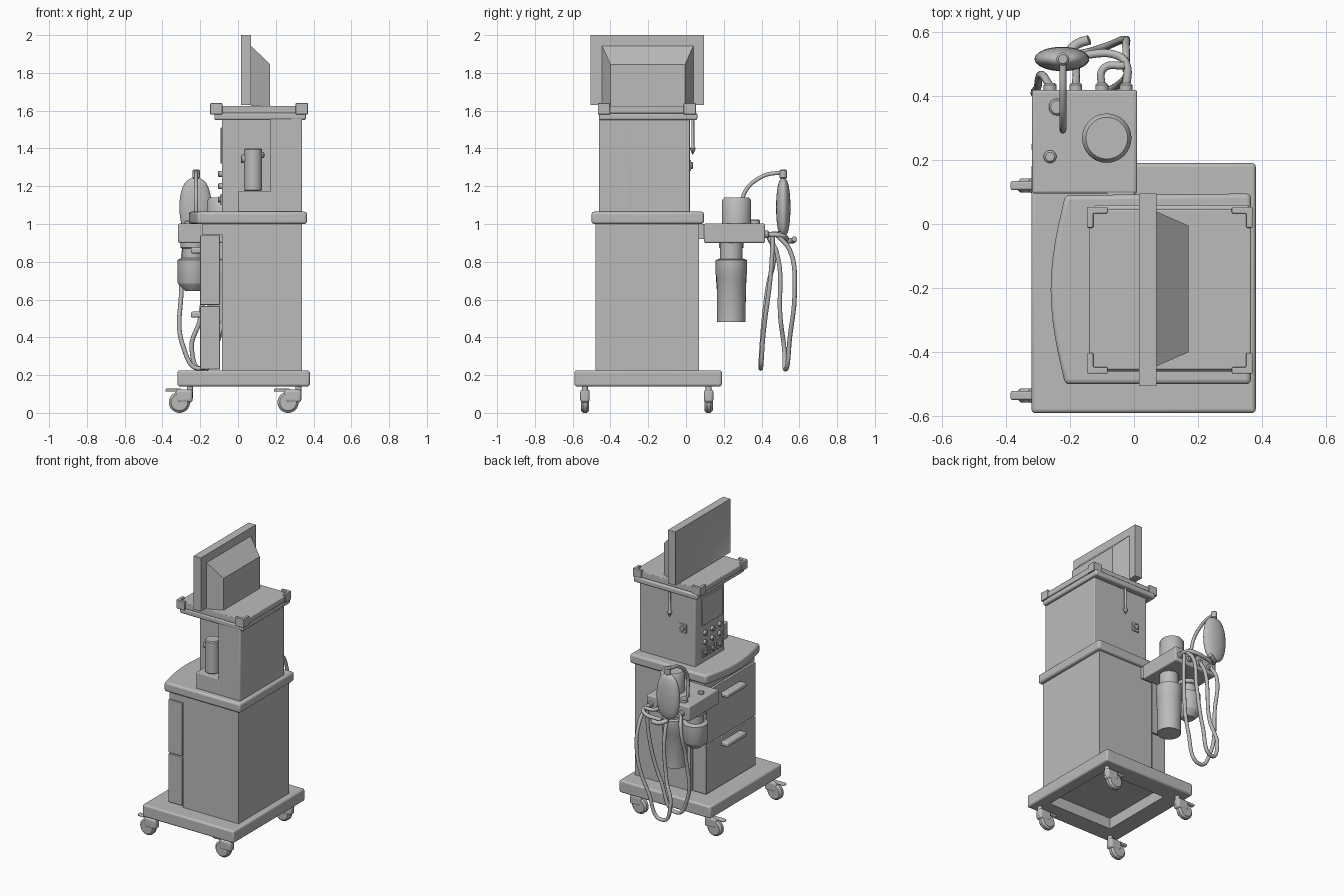
import bpy, bmesh, math
from mathutils import Vector

cube = bpy.data.objects.get("Cube")
if cube:
    bpy.data.objects.remove(cube, do_unlink=True)

grey = bpy.data.materials.new("plain_grey")
grey.use_nodes = True
COLOR = (0.5, 0.5, 0.5, 1)
grey.diffuse_color = COLOR
grey.node_tree.nodes["Principled BSDF"].inputs["Base Color"].default_value = COLOR


def finish(name, bm, bevel=0, smooth=True):
    bmesh.ops.recalc_face_normals(bm, faces=bm.faces)
    mesh = bpy.data.meshes.new(name)
    bm.to_mesh(mesh)
    bm.free()
    mesh.materials.append(grey)
    obj = bpy.data.objects.new(name, mesh)
    bpy.context.collection.objects.link(obj)
    if bevel:
        mod = obj.modifiers.new("Bevel", "BEVEL")
        mod.width, mod.segments, mod.limit_method = bevel, 3, "ANGLE"
    if smooth:
        bpy.ops.object.select_all(action="DESELECT")
        obj.select_set(True)
        bpy.context.view_layer.objects.active = obj
        bpy.ops.object.shade_smooth_by_angle(angle=math.radians(40))
    return obj


def box(name, x, y, z, bevel=0.0):
    """Box from three (low, high) ranges."""
    bm = bmesh.new()
    bmesh.ops.create_cube(bm, size=1)
    for v in bm.verts:
        v.co = [(a + b) / 2 + c * (b - a) for (a, b), c in zip((x, y, z), v.co)]
    return finish(name, bm, bevel)


def prism(name, outline, z0, z1, corner, edge):
    """Extruded plan outline with rounded upright corners and softened rims."""
    bm = bmesh.new()
    face = bm.faces.new([bm.verts.new((px, py, z0)) for px, py in outline])
    top = bmesh.ops.extrude_face_region(bm, geom=[face])["geom"]
    for v in top:
        if isinstance(v, bmesh.types.BMVert):
            v.co.z = z1
    upright = [e for e in bm.edges if abs(e.verts[0].co.z - e.verts[1].co.z) > 0.001
               and e.calc_face_angle(0) > 0.6]
    bmesh.ops.bevel(bm, geom=upright, offset=corner, segments=5, profile=0.5, affect="EDGES")
    return finish(name, bm, edge)


def rect(x, y):
    return [(x[0], y[0]), (x[1], y[0]), (x[1], y[1]), (x[0], y[1])]


def lathe(name, at, profile, axis="Z", steps=32):
    """Revolve (radius, height) pairs about an axis through a point."""
    bm = bmesh.new()
    verts = [bm.verts.new((r, 0, h)) for r, h in profile]
    edges = [bm.edges.new(pair) for pair in zip(verts, verts[1:])]
    bmesh.ops.spin(bm, geom=verts + edges, cent=(0, 0, 0), axis=(0, 0, 1),
                   angle=math.tau, steps=steps)
    bmesh.ops.remove_doubles(bm, verts=bm.verts, dist=0.0001)
    direction = {"X": (1, 0, 0), "Y": (0, 1, 0), "Z": (0, 0, 1)}[axis]
    rot = Vector((0, 0, 1)).rotation_difference(Vector(direction))
    for v in bm.verts:
        v.co = rot @ v.co + Vector(at)
    return finish(name, bm)


def cylinder(name, at, r, h, axis="Z", soft=0.006):
    return lathe(name, at, [(0, 0), (r - soft, 0), (r, soft), (r, h - soft),
                            (r - soft, h), (0, h)], axis)


def tube(name, points, r):
    curve = bpy.data.curves.new(name, "CURVE")
    curve.dimensions = "3D"
    curve.bevel_depth, curve.bevel_resolution, curve.use_fill_caps = r, 3, True
    spline = curve.splines.new("BEZIER")
    spline.bezier_points.add(len(points) - 1)
    for p, co in zip(spline.bezier_points, points):
        p.co = co
        p.handle_left_type = p.handle_right_type = "AUTO"
    spline.resolution_u = 10
    curve.materials.append(grey)
    obj = bpy.data.objects.new(name, curve)
    bpy.context.collection.objects.link(obj)
    return obj


# Wheeled base with an opening underneath
base = prism("base", rect((-0.32, 0.38), (-0.59, 0.19)), 0.14, 0.225, 0.03, 0.012)
cutter = box("base_cutter", (-0.19, 0.3), (-0.46, 0.06), (0.1, 0.215))
cutter.hide_render = True
cutter.hide_set(True)
cut = base.modifiers.new("Opening", "BOOLEAN")
cut.object, cut.operation, cut.solver = cutter, "DIFFERENCE", "EXACT"

# Casters with fork and brake lever
for cx in (-0.31, 0.265):
    for cy in (-0.535, 0.12):
        cylinder("caster_wheel", (cx, cy - 0.022, 0.056), 0.056, 0.044, "Y", 0.012)
        cylinder("caster_stem", (cx + 0.055, cy, 0.07), 0.016, 0.08)
        box("caster_fork", (cx - 0.02, cx + 0.07), (cy - 0.025, cy + 0.025), (0.055, 0.125), 0.015)
        box("brake_lever", (cx - 0.075, cx + 0.01), (cy - 0.014, cy + 0.014), (0.112, 0.128), 0.006)

# Lower cabinet and drawers
box("cabinet", (-0.085, 0.34), (-0.48, 0.07), (0.215, 1.005))
for z0, z1, hz in ((0.23, 0.565, 0.52), (0.572, 0.94, 0.86)):
    prism("drawer", rect((-0.2, -0.095), (-0.475, 0.065)), z0, z1, 0.03, 0.004)
    box("drawer_handle", (-0.25, -0.195), (-0.31, -0.1), (hz - 0.016, hz + 0.016), 0.01)
prism("cabinet_top_rail", rect((-0.19, -0.08), (-0.475, 0.065)), 0.945, 1.005, 0.03, 0)

# Work surface with a bowed edge
bow = [(-0.215 - 0.045 * math.cos(t * math.pi / 12), -0.205 + 0.295 * t / 6)
       for t in range(6, -7, -1)]
prism("work_surface", [(0.365, -0.5), (0.365, 0.095)] + bow, 1.0, 1.065, 0.025, 0.014)

# Upper housing with a recessed front corner
box("housing", (-0.085, 0.34), (-0.3, 0.02), (1.06, 1.56), 0.006)
box("housing_pillar", (0.17, 0.34), (-0.46, -0.29), (1.06, 1.56), 0.006)
box("housing_step", (0.0, 0.18), (-0.46, -0.29), (1.06, 1.175), 0.006)
cylinder("absorber_canister", (0.08, -0.39, 1.175), 0.048, 0.225)
cylinder("canister_knob", (0.015, -0.39, 1.345), 0.022, 0.04, "X")
cylinder("canister_latch", (0.12, -0.39, 1.365), 0.015, 0.02, "X")

# Control panel
box("control_display", (-0.092, -0.08), (-0.27, -0.05), (1.32, 1.51), 0.003)
for row, z in enumerate((1.13, 1.2, 1.265)):
    for y in (-0.24, -0.16, -0.08):
        if row == 0:
            box("outlet_plate", (-0.093, -0.08), (y - 0.028, y + 0.028), (z - 0.03, z + 0.03), 0.003)
        cylinder("control_knob", (-0.105, y, z), 0.016, 0.025, "X", 0.004)
box("socket_plate", (-0.02, 0.035), (0.015, 0.027), (1.28, 1.34), 0.003)
cylinder("socket_ring", (0.0075, 0.02, 1.31), 0.018, 0.016, "Y", 0.003)

# Top tray with rails and corner guards
prism("tray", rect((-0.125, 0.36), (-0.46, 0.06)), 1.55, 1.588, 0.03, 0.01)
prism("tray_upper", rect((-0.14, 0.365), (-0.455, 0.045)), 1.586, 1.625, 0.02, 0.005)
for gx, sx in ((-0.147, 1), (0.37, -1)):
    for gy, sy in ((-0.467, 1), (0.053, -1)):
        arm = [(0, 0), (0.065, 0), (0.065, 0.02), (0.02, 0.02), (0.02, 0.065), (0, 0.065)]
        prism("corner_guard", [(gx + sx * a, gy + sy * b) for a, b in arm], 1.58, 1.64, 0.006, 0.004)

# Dangling hook
lathe("hanging_probe", (0.1, 0.036, 0), [(0, 1.365), (0.016, 1.4), (0.008, 1.41),
                                          (0.008, 1.56), (0, 1.56)], steps=12)

# Monitor with inset screen and tapered rear shell
bm = bmesh.new()
bmesh.ops.create_cube(bm, size=1)
for v in bm.verts:
    v.co = (0.0425 + v.co.x * 0.055, -0.205 + v.co.y * 0.6, 1.815 + v.co.z * 0.37)
bm.faces.ensure_lookup_table()
screen = min(bm.faces, key=lambda f: f.calc_center_median().x)
bmesh.ops.inset_individual(bm, faces=[screen], thickness=0.02, depth=-0.006)
finish("monitor", bm)
bm = bmesh.new()
rings = [[bm.verts.new((x, y, z)) for y, z in ((y0, 1.625), (y1, 1.625), (y1, z1), (y0, z1))]
         for x, y0, y1, z1 in ((0.068, -0.445, 0.04, 1.945), (0.17, -0.4, -0.005, 1.845))]
for ring in rings:
    bm.faces.new(ring)
for i in range(4):
    j = (i + 1) % 4
    bm.faces.new((rings[0][i], rings[0][j], rings[1][j], rings[1][i]))
finish("monitor_rear_shell", bm)

# Side breathing unit
box("breathing_block", (-0.318, 0.01), (0.095, 0.418), (0.9, 1.002), 0.008)
box("breathing_bracket", (-0.085, 0.0), (0.06, 0.12), (0.92, 1.0))
lathe("flow_dome", (-0.085, 0.268, 0), [(0, 0.99), (0.077, 0.99), (0.077, 1.125),
                                      (0.065, 1.14), (0, 1.14)])
lathe("large_canister", (-0.085, 0.24, 0),
      [(0, 0.48), (0.075, 0.48), (0.078, 0.72), (0.083, 0.73), (0.083, 0.81),
       (0.06, 0.815), (0.06, 0.91), (0, 0.91)])
lathe("small_jar", (-0.24, 0.24, 0),
      [(0, 0.645), (0.04, 0.645), (0.075, 0.68), (0.08, 0.69), (0.08, 0.81),
       (0.055, 0.82), (0.055, 0.87), (0.065, 0.875), (0.065, 0.91), (0, 0.91)])
cylinder("valve_small", (-0.262, 0.21, 0.99), 0.02, 0.03)
cylinder("valve_large", (-0.24, 0.365, 0.99), 0.026, 0.035)

# Reservoir bag on a bent arm
lathe("reservoir_bag", (-0.225, 0.515, 1.088),
      [(0.038 * math.sin(a * math.pi / 16) ** 0.7, -0.155 * math.cos(a * math.pi / 16))
       for a in range(17)])
for v in bpy.data.objects["reservoir_bag"].data.vertices:
    v.co.x = -0.225 + (v.co.x + 0.225) * 2.25
cylinder("bag_collar", (-0.222, 0.515, 1.24), 0.02, 0.048)
tube("bag_arm", [(-0.222, 0.3, 1.0), (-0.222, 0.305, 1.155), (-0.222, 0.4, 1.25),
                 (-0.222, 0.515, 1.275)], 0.011)
tube("bag_hook", [(-0.22, 0.515, 0.92), (-0.18, 0.56, 0.91), (-0.14, 0.575, 0.92)], 0.015)

# Ports and looping hoses
for px in (-0.262, -0.182, -0.1, -0.025):
    cylinder("hose_port", (px, 0.41, 0.945), 0.02, 0.03, "Y")
tube("outlet_pipe", [(-0.025, 0.42, 0.945), (-0.025, 0.5, 0.94), (-0.05, 0.525, 0.93),
                     (-0.18, 0.525, 0.915)], 0.013)
tube("bridge_pipe", [(-0.1, 0.42, 0.945), (-0.095, 0.485, 0.95), (-0.03, 0.495, 0.95)], 0.012)
tube("hose_inner", [(-0.262, 0.43, 0.945), (-0.285, 0.465, 0.86), (-0.3, 0.43, 0.65),
                    (-0.29, 0.4, 0.35), (-0.2, 0.396, 0.235), (-0.1, 0.41, 0.42),
                    (-0.03, 0.45, 0.75), (-0.025, 0.46, 0.94)], 0.012)
tube("hose_outer", [(-0.182, 0.43, 0.945), (-0.18, 0.48, 0.85), (-0.2, 0.5, 0.5),
                    (-0.245, 0.52, 0.34), (-0.19, 0.527, 0.23), (-0.1, 0.55, 0.4),
                    (-0.03, 0.575, 0.65), (-0.025, 0.55, 0.86), (-0.025, 0.48, 0.945)], 0.012)
